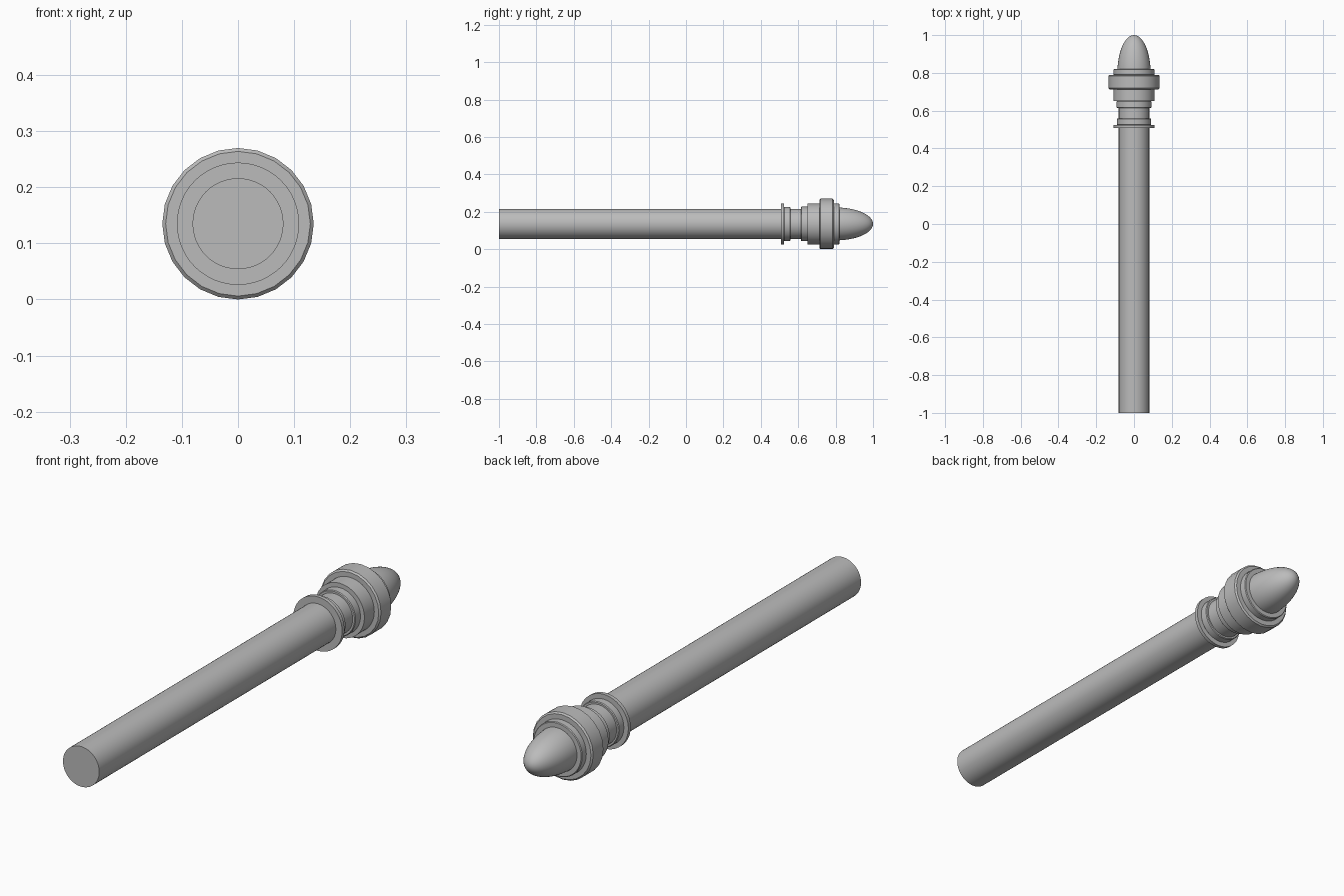
import bpy, math

cube = bpy.data.objects.get("Cube")
if cube:
    bpy.data.objects.remove(cube)

AXIS_Z = 0.135

grey = bpy.data.materials.new("plain_grey")
grey.use_nodes = True
grey.diffuse_color = (0.5, 0.5, 0.5, 1)
grey.node_tree.nodes["Principled BSDF"].inputs["Base Color"].default_value = (0.5, 0.5, 0.5, 1)


def finish(obj, name):
    obj.name = name
    obj.data.materials.append(grey)
    bpy.ops.object.shade_smooth_by_angle(angle=math.radians(35))


def drum(name, start, end, radius, sides=48, bevel=0):
    """Cylinder lying along y, with optional chamfered rims."""
    bpy.ops.mesh.primitive_cylinder_add(
        vertices=sides, radius=radius, depth=end - start,
        location=(0, (start + end) / 2, AXIS_Z), rotation=(math.pi / 2, 0, 0))
    obj = bpy.context.object
    if bevel:
        mod = obj.modifiers.new("rim_chamfer", "BEVEL")
        mod.width = bevel
        mod.segments = 1
        mod.limit_method = "ANGLE"
        mod.angle_limit = math.radians(40)
        bpy.ops.object.modifier_apply(modifier=mod.name)
    finish(obj, name)


# Long shaft and its collars
drum("shaft", -1.0, 0.66, 0.081)
drum("lower_flange", 0.508, 0.523, 0.109)
drum("lower_collar", 0.523, 0.558, 0.091, bevel=0.003)
drum("upper_collar", 0.615, 0.652, 0.092, bevel=0.003)

# Head
drum("head_base", 0.65, 0.715, 0.109)
drum("head_ring", 0.713, 0.79, 0.135, sides=24, bevel=0.006)
drum("head_cap", 0.788, 0.82, 0.109, bevel=0.003)

# Rounded tip
bpy.ops.mesh.primitive_uv_sphere_add(
    segments=48, ring_count=32, radius=1, location=(0, 0.8, AXIS_Z),
    rotation=(math.pi / 2, 0, 0))
tip = bpy.context.object
tip.scale = (0.088, 0.088, 0.2)
bpy.ops.object.transform_apply(location=False, rotation=False, scale=True)
finish(tip, "rounded_tip")
